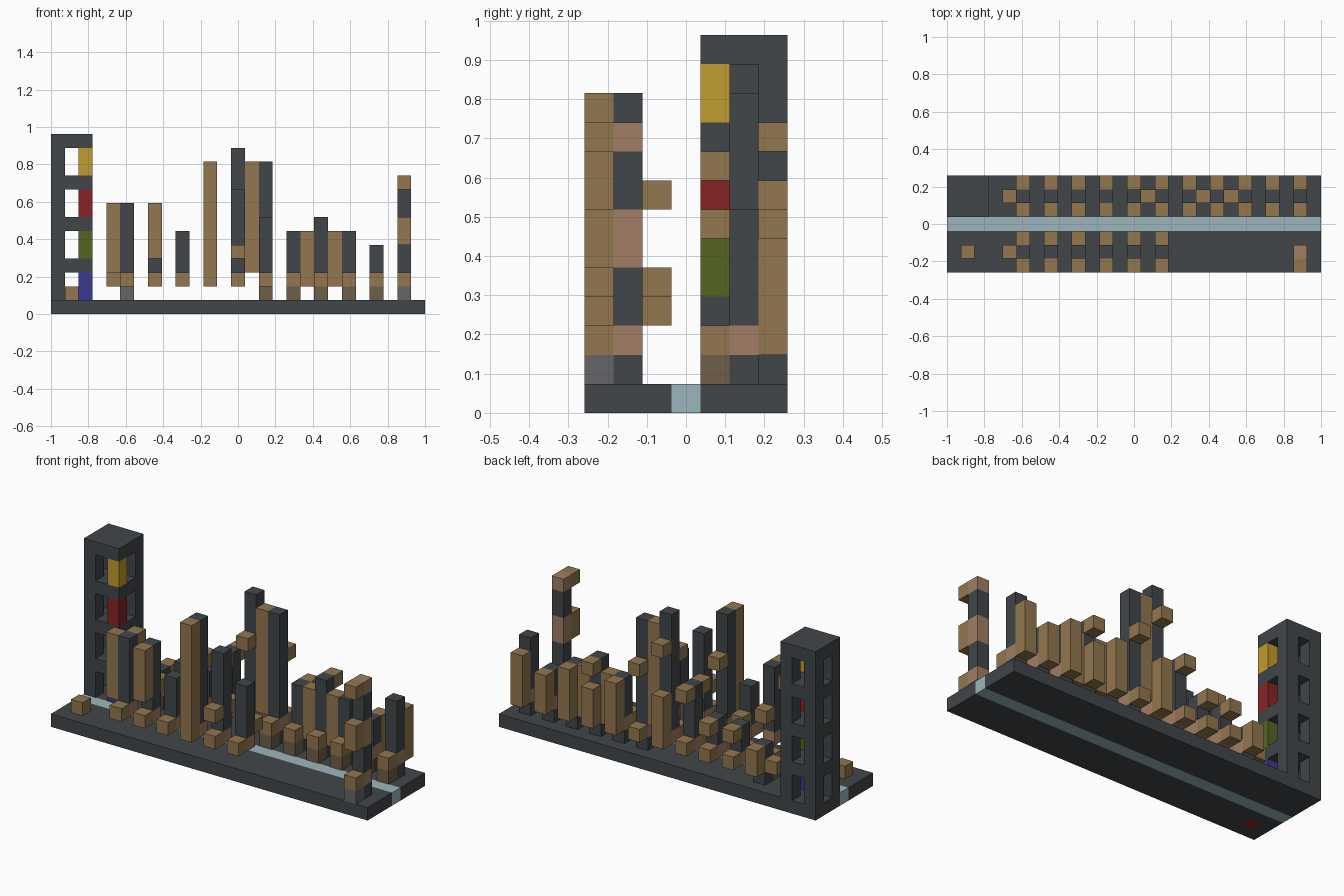
import bpy

default = bpy.data.objects.get("Cube")
if default:
    bpy.data.objects.remove(default, do_unlink=True)

U = 2 / 27  # edge of one block


def material(name, r, g, b):
    def linear(c):
        c /= 255
        return c / 12.92 if c <= 0.04 else ((c + 0.055) / 1.055) ** 2.4
    m = bpy.data.materials.new(name)
    col = (linear(r), linear(g), linear(b), 1)
    m.use_nodes = True
    m.diffuse_color = col
    m.node_tree.nodes["Principled BSDF"].inputs["Base Color"].default_value = col
    return m


dark = material("charcoal", 65, 70, 73)
tan = material("tan", 146, 119, 78)
pink = material("dusty pink", 162, 126, 101)
yellow = material("yellow", 192, 156, 46)
red = material("red", 135, 36, 38)
green = material("green", 83, 102, 33)
blue = material("blue", 59, 57, 143)
pale = material("pale blue", 156, 182, 189)
grey = material("grey", 102, 102, 104)
brown = material("taupe", 112, 95, 72)


def box(name, mat, x, y, z):
    """Box over block ranges: each axis is one index or a (first, last) pair."""
    spans = [(a, a) if isinstance(a, int) else a for a in (x, y, z)]
    offset = (13.5, 3.5, 0)
    lo = [(s[0] - o) * U for s, o in zip(spans, offset)]
    hi = [(s[1] + 1 - o) * U for s, o in zip(spans, offset)]
    verts = [(a, b, c) for a in (lo[0], hi[0]) for b in (lo[1], hi[1]) for c in (lo[2], hi[2])]
    faces = [(0, 1, 3, 2), (4, 6, 7, 5), (0, 4, 5, 1), (2, 3, 7, 6), (0, 2, 6, 4), (1, 5, 7, 3)]
    mesh = bpy.data.meshes.new(name)
    mesh.from_pydata(verts, [], faces)
    mesh.materials.append(mat)
    ob = bpy.data.objects.new(name, mesh)
    bpy.context.collection.objects.link(ob)


# Base with pale channel and a red block set into the front strip
box("base_back", dark, (0, 26), (4, 6), 0)
box("base_channel", pale, (0, 26), 3, 0)
box("base_front_end", dark, 0, (0, 2), 0)
box("base_front_main", dark, (2, 26), (0, 2), 0)
for j in (0, 2):
    box("base_front_infill", dark, 1, j, 0)
box("base_red_block", red, 1, 1, 0)
box("marker_block", tan, 1, 1, 1)

# Tower: four open storeys, each with one coloured corner
for floor, mat in enumerate((blue, green, red, yellow)):
    k = 1 + 3 * floor
    for i, j in ((0, 4), (0, 6), (2, 6)):
        box("tower_post", dark, i, j, (k, k + 1))
    box("tower_coloured_post", mat, 2, 4, (k, k + 1))
    box("tower_slab", dark, (0, 2), (4, 6), k + 2)


def column(name, i, j, top, grounded):
    """Dark core with a pink joint on the second layer."""
    if grounded:
        box(name + "_foot", dark, i, j, 1)
    box(name + "_joint", pink, i, j, 2)
    box(name + "_core", dark, i, j, (3, top))


# Front row: core tops, inner arms, outer arms
front_tops = {5: 7, 7: 7, 9: 5, 11: 10, 13: 8, 15: 6}
front_inner = {5: 7, 7: 4, 9: 3, 11: 7, 13: 4, 15: 3}
front_outer = {7: (4, 7), 11: (3, 10), 13: 4}
for i, top in front_tops.items():
    column("front_column", i, 1, top, False)
    box("front_outer_arm", tan, i, 0, 2)
    box("front_inner_arm", tan, i, 2, front_inner[i])
    if i in front_outer:
        box("front_outer_panel", tan, i, 0, front_outer[i])
box("front_end_panel", tan, 4, 1, (3, 7))

# Back row: core tops, outer panels, high arms
back_tops = {5: 3, 7: 4, 9: 4, 11: 6, 13: 11, 15: 10, 17: 5, 19: 6, 21: 5, 23: 4, 25: 6}
panel_tops = {5: 3, 13: 5, 17: 5, 19: 4, 21: 5, 23: 4, 25: 5}
back_high = {7: 4, 9: 4, 11: 6, 13: 9, 15: 7, 19: 6}
inner_high = {11: 6, 13: 8}
for i, top in back_tops.items():
    grounded = i == 5 or i >= 15
    column("back_column", i, 5, top, grounded)
    box("back_outer_panel", tan, i, 6, (2, panel_tops.get(i, 2)))
    box("back_inner_arm", tan, i, 4, 2)
    if grounded:
        box("back_inner_foot", grey if i == 5 else brown, i, 4, 1)
    if i in back_high:
        box("back_high_arm", tan, i, 6, back_high[i])
    if i in inner_high:
        box("back_inner_high_arm", tan, i, 4, inner_high[i])
for i, span in ((4, 2), (14, (3, 10)), (18, (2, 5)), (20, (2, 5))):
    box("back_link_panel", tan, i, 5, span)

# Banded column near the front right end
box("banded_foot", grey, 25, 0, 1)
box("banded_core", dark, 25, 1, 1)
for span in ((3, 4), (7, 8)):
    box("banded_core", dark, 25, 1, span)
for span in (2, (5, 6), 9):
    box("banded_joint", pink, 25, 1, span)
    box("banded_arm", tan, 25, 0, span)
